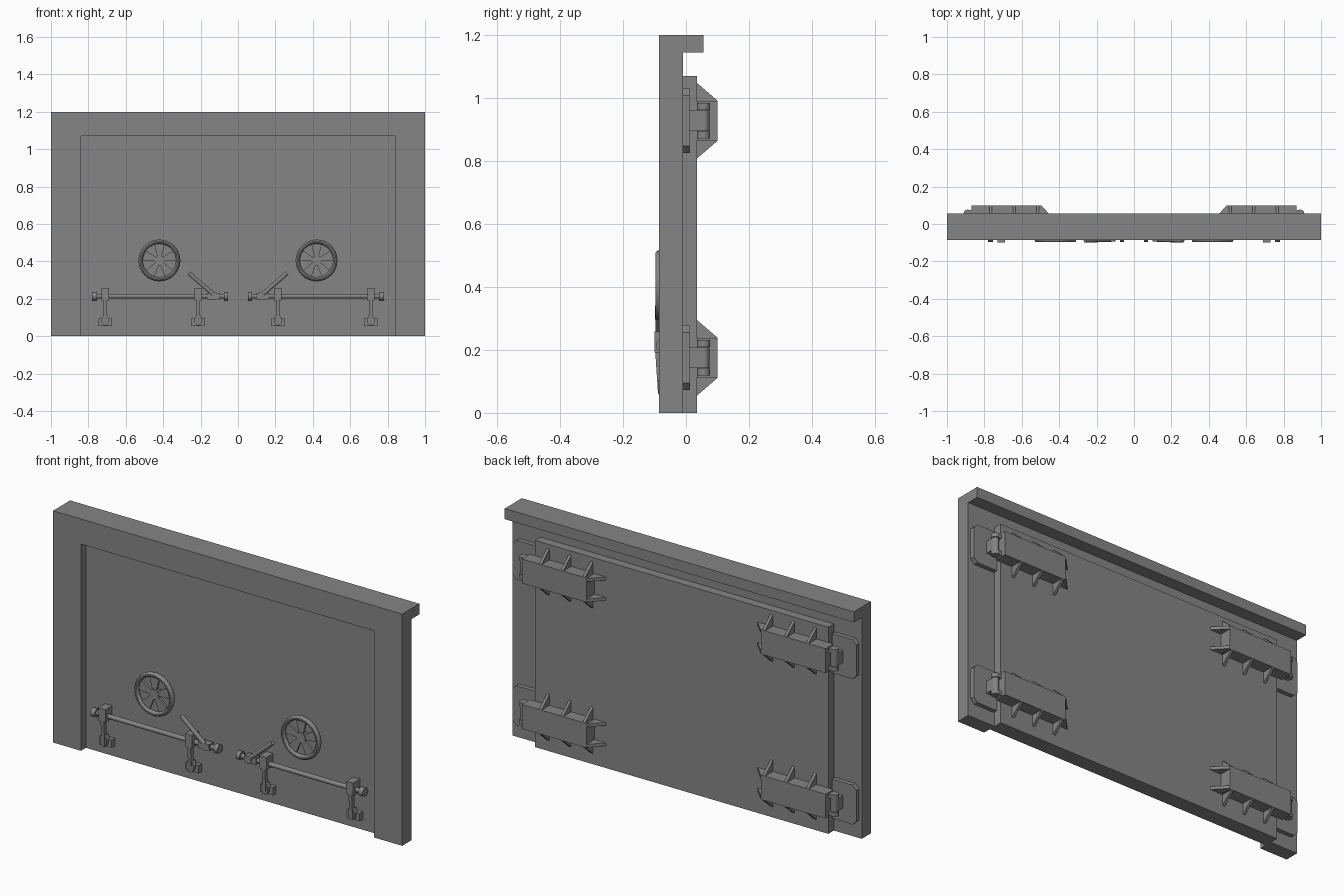
import bpy, bmesh, math
from mathutils import Vector, Matrix

if "Cube" in bpy.data.objects:
    bpy.data.objects.remove(bpy.data.objects["Cube"])

steel = bpy.data.materials.new("grey steel")
steel.use_nodes = True
GREY = (0.235, 0.235, 0.235, 1)
steel.diffuse_color = GREY
steel.node_tree.nodes["Principled BSDF"].inputs["Base Color"].default_value = GREY


def finish(name, bm, smooth=False):
    bmesh.ops.recalc_face_normals(bm, faces=bm.faces)
    mesh = bpy.data.meshes.new(name)
    bm.to_mesh(mesh)
    bm.free()
    mesh.materials.append(steel)
    ob = bpy.data.objects.new(name, mesh)
    bpy.context.collection.objects.link(ob)
    if smooth:
        bpy.ops.object.select_all(action='DESELECT')
        ob.select_set(True)
        bpy.context.view_layer.objects.active = ob
        bpy.ops.object.shade_smooth_by_angle(angle=math.radians(40))
    return ob


def prism(name, pts, axis, a, b):
    """Extrude a 2D outline along one axis from a to b."""
    place = {'x': lambda p, d: (d, p[0], p[1]),
             'y': lambda p, d: (p[0], d, p[1]),
             'z': lambda p, d: (p[0], p[1], d)}[axis]
    bm = bmesh.new()
    lo = [bm.verts.new(place(p, a)) for p in pts]
    hi = [bm.verts.new(place(p, b)) for p in pts]
    bm.faces.new(lo)
    bm.faces.new(hi)
    for i in range(len(pts)):
        j = (i + 1) % len(pts)
        bm.faces.new((lo[i], lo[j], hi[j], hi[i]))
    return finish(name, bm)


def box(name, x, y, z):
    return prism(name, [(x[0], z[0]), (x[1], z[0]), (x[1], z[1]), (x[0], z[1])], 'y', *y)


def rod(name, p, q, r, sides=16):
    p, q = Vector(p), Vector(q)
    bm = bmesh.new()
    turn = (q - p).to_track_quat('Z', 'Y').to_matrix().to_4x4()
    bmesh.ops.create_cone(bm, cap_ends=True, segments=sides, radius1=r, radius2=r,
                          depth=(q - p).length, matrix=Matrix.Translation((p + q) / 2) @ turn)
    return finish(name, bm, True)


def span(s, a, b):
    return (s * a, s * b)


# Frame, top lip and door leaf
prism("frame", [(-1, 0), (-1, 1.2), (1, 1.2), (1, 0), (.84, 0), (.84, 1.07),
                (-.84, 1.07), (-.84, 0)], 'y', -.085, -.01)
box("top_lip", (-1, 1), (-.01, .055), (1.145, 1.2))
box("door_leaf", (-.84, .84), (-.045, .035), (0, 1.07))


def hinge(side, level, s, z):
    n = f"{side}_{level}_hinge_"
    # Chamfered plate on the frame
    x0, x1, h, c = .845, .985, .102, .022
    prism(n + "plate", [(s * x, z + v) for x, v in (
        (x0, -h), (x1 - c, -h), (x1, c - h), (x1, h - c), (x1 - c, h), (x0, h))],
        'y', -.01, .013)
    # Strap on the door
    box(n + "strap", span(s, .5, .87), (.035, .1), (z - .063, z + .063))
    # Sloped ribs above and below
    for i, x in enumerate((.765, .64, .515)):
        for up in (-1, 1):
            prism(n + f"rib_{i}_{'low' if up < 0 else 'high'}",
                  [(.035, z + up * .06), (.1, z + up * .06), (.1, z + up * .064),
                   (.035, z + up * .12)], 'x', *span(s, x - .007, x + .007))
    # Sloped ribs on the inner end
    for up in (-1, 1):
        zz = z + up * .053
        prism(n + f"end_rib_{'low' if up < 0 else 'high'}",
              [(s * .505, .035), (s * .505, .1), (s * .497, .1), (s * .435, .035)],
              'z', zz - .008, zz + .008)
    # Knuckles and pin
    px, py = s * .89, .056
    box(n + "plate_arm", span(s, .872, .908), (.01, .056), (z - .032, z + .032))
    rod(n + "middle_knuckle", (px, py, z - .032), (px, py, z + .032), .018)
    for up in (-1, 1):
        tag = 'low' if up < 0 else 'high'
        a, b = sorted((z + up * .034, z + up * .056))
        rod(n + f"{tag}_knuckle", (px, py, a), (px, py, b), .021)
        box(n + f"{tag}_knuckle_arm", span(s, .86, .89), (.037, .075), (a, b))


def handwheel(side, s):
    c = Vector((s * .42, -.083, .405))
    # Rim
    bm = bmesh.new()
    n, m = 32, 10
    rings = []
    for i in range(n):
        a = math.tau * i / n
        rings.append([bm.verts.new(c + Vector((
            math.cos(a) * (.1 + .012 * math.cos(t)), .015 * math.sin(t),
            math.sin(a) * (.1 + .012 * math.cos(t)))))
            for t in (math.tau * j / m for j in range(m))])
    for i in range(n):
        for j in range(m):
            u, v, k = rings[i], rings[(i + 1) % n], (j + 1) % m
            bm.faces.new((u[j], v[j], v[k], u[k]))
    finish(side + "_wheel_rim", bm, True)
    # Flared spokes
    for i in range(5):
        a = math.pi / 2 + math.tau * i / 5
        d, w = Vector((math.cos(a), math.sin(a))), Vector((-math.sin(a), math.cos(a)))
        o = Vector((c.x, c.z))
        prism(f"{side}_wheel_spoke_{i}", [tuple(o + d * r + w * k) for r, k in (
            (.015, -.01), (.095, -.03), (.095, .03), (.015, .01))], 'y', -.085, -.073)
    # Hub and shaft
    rod(side + "_wheel_hub", (c.x, -.088, c.z), (c.x, -.065, c.z), .026, 20)
    rod(side + "_wheel_shaft", (c.x, -.07, c.z), (c.x, -.04, c.z), .016)


def latch(side, s):
    z, y = .214, -.073
    # Locking bar with end caps
    rod(side + "_lock_bar", (s * .775, y, z), (s * .06, y, z), .012)
    for tag, a, b in (("outer", .755, .78), ("inner", .053, .075)):
        rod(f"{side}_{tag}_bar_cap", (s * a, y, z), (s * b, y, z), .022)
    # Two clamps with tapering arms and feet
    for i, x in enumerate((.71, .213)):
        cx, n = s * x, f"{side}_clamp_{i}_"
        box(n + "block", (cx - .02, cx + .02), (-.1, -.045), (.192, .258))
        prism(n + "arm", [(-.098, .2), (-.089, .062), (-.072, .062), (-.075, .2)],
              'x', cx - .009, cx + .009)
        prism(n + "claw", [(cx + u, v) for u, v in (
            (-.009, .115), (-.019, .095), (-.019, .072), (-.008, .058),
            (.008, .058), (.019, .072), (.019, .095), (.009, .115))], 'y', -.088, -.06)
        box(n + "foot", (cx - .037, cx + .037), (-.072, -.045), (.055, .095))
    # Hand lever and its collar
    box(side + "_lever_collar", span(s, .1, .165), (-.09, -.056), (z - .017, z + .017))
    rod(side + "_lever_pivot", (s * .12, -.094, z), (s * .12, -.06, z), .02)
    rod(side + "_lever", (s * .12, -.084, z), (s * .262, -.088, .337), .011, 12)


for side, s in (("left", 1), ("right", -1)):
    hinge(side, "upper", s, .928)
    hinge(side, "lower", s, .175)
    handwheel(side, s)
    latch(side, s)
